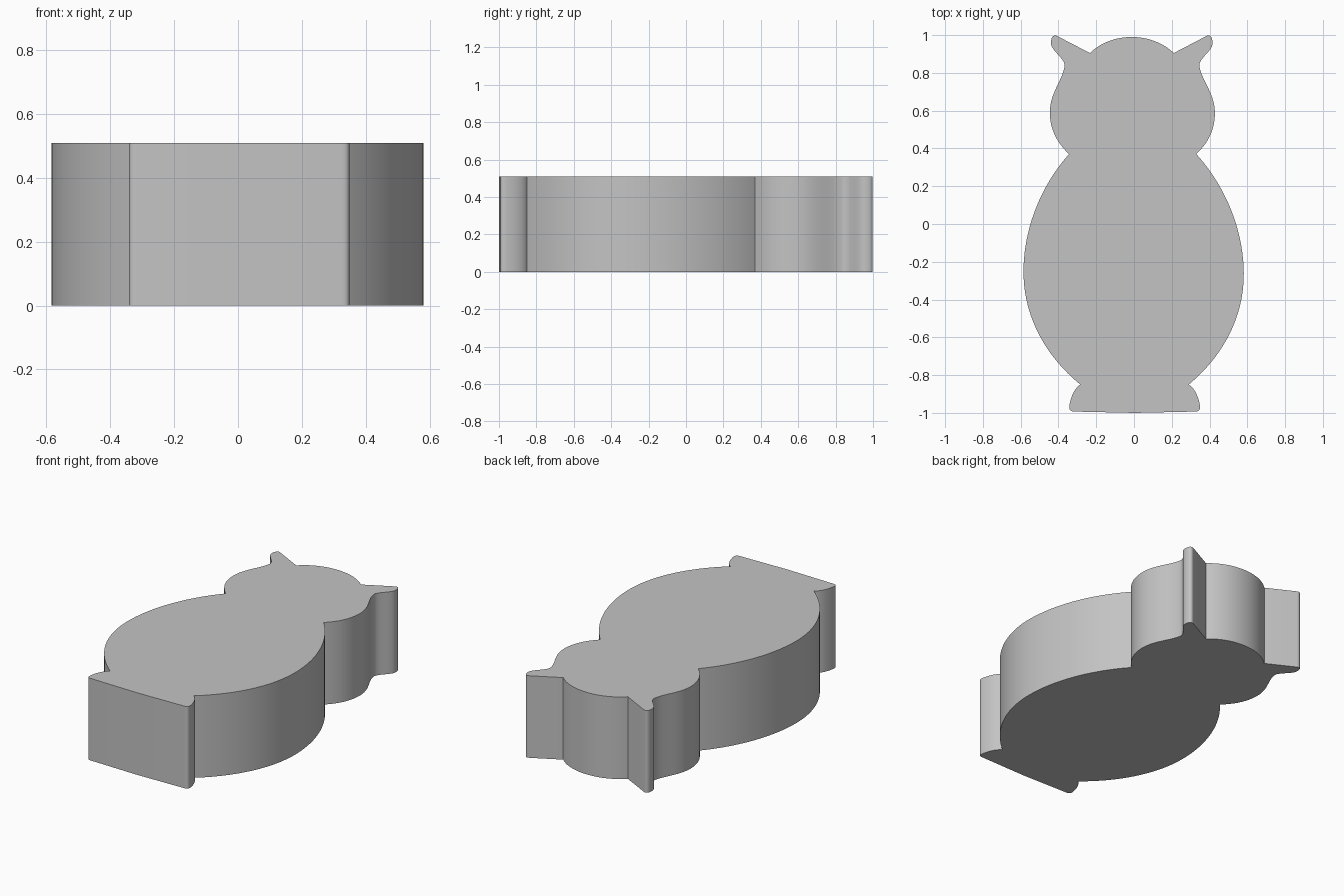
import bpy, bmesh, math
from mathutils import Vector
from mathutils.geometry import interpolate_bezier

cube = bpy.data.objects.get("Cube")
if cube:
    bpy.data.objects.remove(cube, do_unlink=True)

HEIGHT = 0.51

# One half of the owl outline, crown to foot: handle, handle, end, steps
start = (0, 0.99)
segments = [
    ((0.085, 0.99), (0.165, 0.96), (0.222, 0.905), 14),       # crown
    ((0.28, 0.935), (0.34, 0.965), (0.395, 0.995), 1),        # ear, inner edge
    ((0.415, 1.005), (0.43, 0.99), (0.427, 0.95), 8),         # ear tip
    ((0.42, 0.91), (0.345, 0.87), (0.358, 0.83), 10),         # ear, outer edge
    ((0.37, 0.76), (0.437, 0.69), (0.437, 0.59), 14),         # cheek
    ((0.437, 0.50), (0.40, 0.43), (0.337, 0.37), 14),         # neck
    ((0.49, 0.20), (0.583, -0.03), (0.583, -0.26), 24),       # shoulder
    ((0.583, -0.49), (0.47, -0.70), (0.287, -0.85), 24),      # belly
    ((0.32, -0.87), (0.34, -0.92), (0.346, -0.965), 10),      # foot
    ((0.347, -0.985), (0.34, -0.993), (0.32, -0.993), 8),     # toe
    ((0.2, -0.996), (0.1, -1.0), (0, -1.0), 1),               # base
]
half = [Vector(start)]
for h1, h2, end, steps in segments:
    curve = interpolate_bezier(half[-1], Vector(h1), Vector(h2), Vector(end), steps + 1)
    half += [p.to_2d() for p in curve[1:]]

# Mirror the half, with the slight lean of the figure
outline = half + [Vector((-p.x, p.y)) for p in reversed(half[1:-1])]
bm = bmesh.new()
base = bm.faces.new([bm.verts.new((p.x - 0.004 - 0.008 * p.y, p.y, 0)) for p in outline])
top = bmesh.ops.extrude_face_region(bm, geom=[base], use_keep_orig=True)
bmesh.ops.translate(bm, vec=(0, 0, HEIGHT),
                    verts=[v for v in top["geom"] if isinstance(v, bmesh.types.BMVert)])
bmesh.ops.recalc_face_normals(bm, faces=bm.faces)
mesh = bpy.data.meshes.new("owl_block")
bm.to_mesh(mesh)
bm.free()

# Single plain grey
grey = bpy.data.materials.new("plain grey")
grey.use_nodes = True
colour = (0.55, 0.55, 0.55, 1)
grey.diffuse_color = colour
grey.node_tree.nodes["Principled BSDF"].inputs["Base Color"].default_value = colour
mesh.materials.append(grey)

owl = bpy.data.objects.new("owl_block", mesh)
bpy.context.collection.objects.link(owl)
bpy.context.view_layer.objects.active = owl
owl.select_set(True)
bpy.ops.object.shade_smooth_by_angle(angle=math.radians(30))
